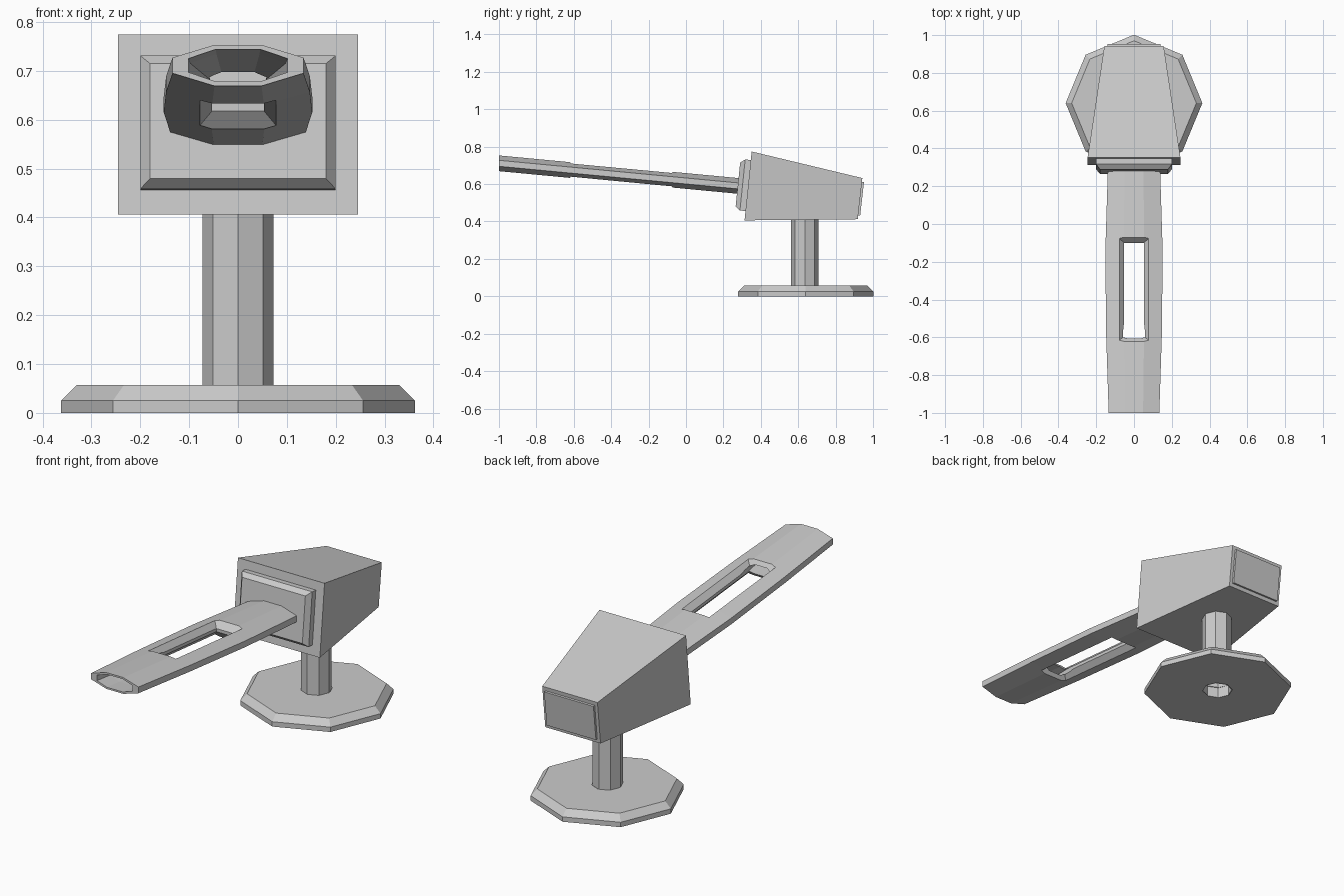
import bpy, bmesh, math
from mathutils import Vector

if "Cube" in bpy.data.objects:
    bpy.data.objects.remove(bpy.data.objects["Cube"])


def loft(name, rings, caps=True):
    """Skin a list of equally sized point rings into one flat-shaded mesh."""
    bm = bmesh.new()
    loops = [[bm.verts.new(p) for p in ring] for ring in rings]
    n = len(loops[0])
    for a, b in zip(loops, loops[1:]):
        for i in range(n):
            j = (i + 1) % n
            bm.faces.new((a[i], a[j], b[j], b[i]))
    if caps:
        bm.faces.new(loops[0])
        bm.faces.new(loops[-1])
    bmesh.ops.recalc_face_normals(bm, faces=bm.faces)
    me = bpy.data.meshes.new(name)
    bm.to_mesh(me)
    bm.free()
    ob = bpy.data.objects.new(name, me)
    bpy.context.collection.objects.link(ob)
    return ob


def octagon(r, z, cy=0.64):
    return [(r * math.cos(i * math.pi / 4), cy + r * math.sin(i * math.pi / 4), z)
            for i in range(8)]


def cut(target, cutter):
    m = target.modifiers.new(cutter.name, 'BOOLEAN')
    m.operation = 'DIFFERENCE'
    m.solver = 'EXACT'
    m.object = cutter
    cutter.hide_render = True
    cutter.hide_viewport = True


# Octagonal foot with a chamfered rim, open in the middle under the post
loft("base", [octagon(0.073, 0), octagon(0.362, 0), octagon(0.362, 0.025),
              octagon(0.33, 0.057), octagon(0.073, 0.057)], caps=False)

# Hollow octagonal post
loft("post", [octagon(0.073, 0, 0.635), octagon(0.073, 0.42, 0.635)], caps=False)


# Tapered head: wide leaning front face, narrow back face
def end_rect(hx, y0, z0, y1, z1, off=0.0):
    """Rectangle on a leaning face, pushed out along the face normal."""
    n = Vector((0, -(z1 - z0), y1 - y0)).normalized() * off
    return [Vector(p) + n for p in
            ((-hx, y0, z0), (hx, y0, z0), (hx, y1, z1), (-hx, y1, z1))]


loft("head", [end_rect(0.246, 0.313, 0.406, 0.351, 0.774),
              end_rect(0.157, 0.918, 0.412, 0.943, 0.632)])


# Chamfered mounting plate on the front face
def front_rect(hx, z0, z1, off):
    y = lambda z: 0.313 + (z - 0.406) * 0.1035
    return end_rect(hx, y(z0), z0, y(z1), z1, off)


loft("front_plate", [front_rect(0.2, 0.457, 0.729, -0.01),
                     front_rect(0.2, 0.455, 0.728, 0.03),
                     front_rect(0.18, 0.474, 0.709, 0.055)])


# Thin raised panel on the back face
def back_rect(hx, z0, z1, off):
    y = lambda z: 0.918 + (z - 0.412) * 0.1136
    return end_rect(hx, y(z0), z0, y(z1), z1, -off)


loft("back_panel", [back_rect(0.14, 0.432, 0.612, -0.01),
                    back_rect(0.14, 0.432, 0.612, 0.011)])


# Long flattened octagonal arm, slightly wider in the middle
def arm_z(y):
    return 0.711 - 0.0945 * (y + 1)


def arm_ring(y, w, h=0.042, e=0.016, t=0.36, dz=0.0):
    half = [(t * w, h), (w, e), (w, -e), (t * w, -h)]
    pts = half + [(-x, -z) for x, z in half]
    return [(x, y, arm_z(y) + z + dz) for x, z in pts]


arm = loft("arm", [arm_ring(y, w) for y, w in
                   ((-1, 0.134), (-0.6, 0.147), (-0.15, 0.152), (0.3, 0.138))])

# Hollow end of the arm leading into the slot
cavity = loft("cavity_cutter", [arm_ring(-1.02, 0.102, 0.033, 0.014, 0.45),
                                arm_ring(-0.9, 0.098, 0.033, 0.014, 0.45),
                                arm_ring(-0.5, 0.05, 0.02, 0.012, 0.6)])


# Slot through the arm, flared at top and bottom
def slot_ring(hx, y0, y1, dz):
    return [(x, y, arm_z(y) + dz) for x, y in
            ((-hx, y0), (hx, y0), (hx, y1), (-hx, y1))]


slot = loft("slot_cutter", [slot_ring(0.1, -0.635, -0.055, -0.06),
                            slot_ring(0.053, -0.595, -0.1, -0.008),
                            slot_ring(0.053, -0.595, -0.1, 0.008),
                            slot_ring(0.1, -0.635, -0.055, 0.06)])
cut(arm, cavity)
cut(arm, slot)
